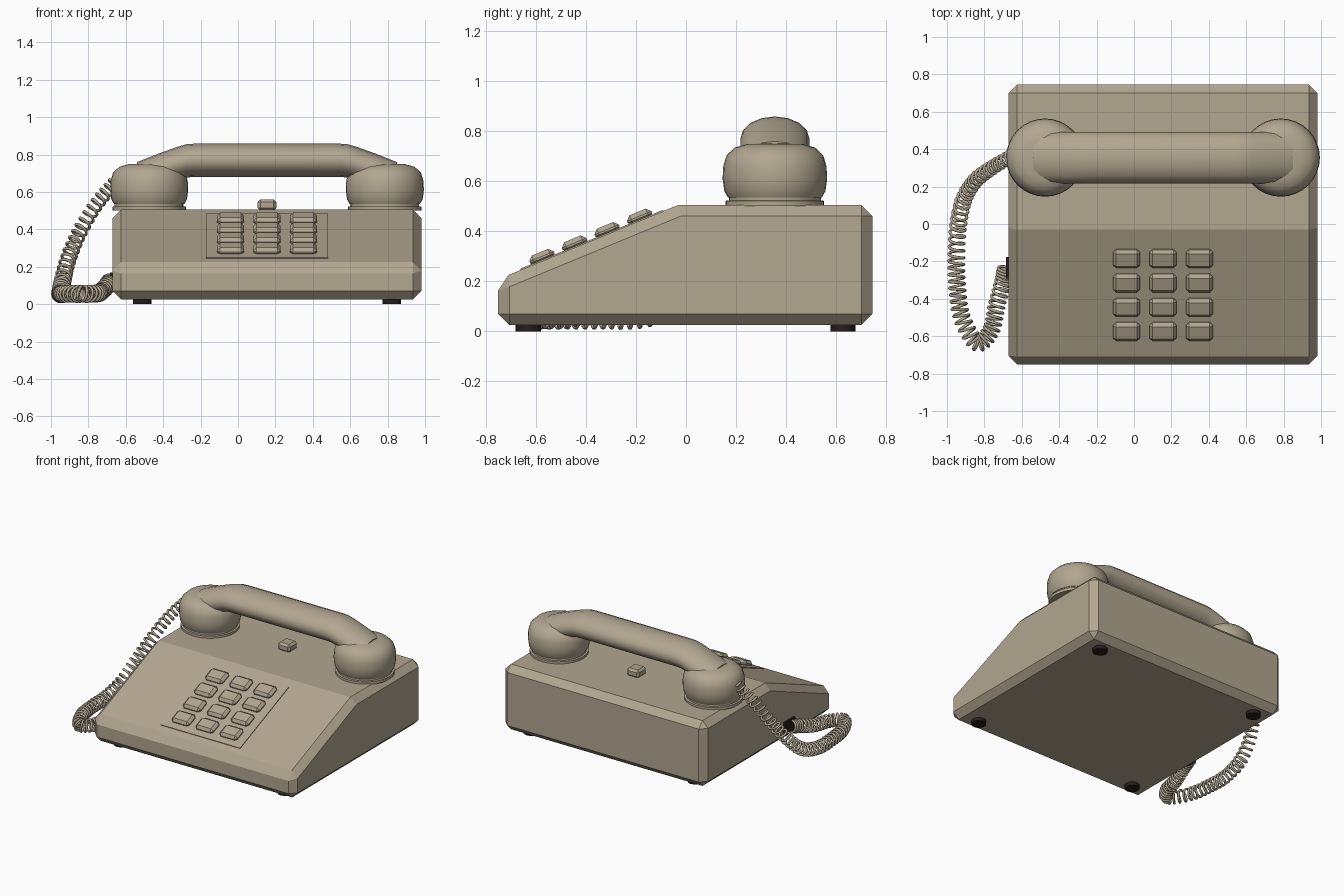
import bpy, bmesh, math
from mathutils import Vector, Matrix

if "Cube" in bpy.data.objects:
    bpy.data.objects.remove(bpy.data.objects["Cube"])


def material(name, rgb):
    m = bpy.data.materials.new(name)
    m.diffuse_color = (*rgb, 1)
    m.use_nodes = True
    m.node_tree.nodes["Principled BSDF"].inputs["Base Color"].default_value = m.diffuse_color
    return m


BEIGE = material("warm beige plastic", (0.445, 0.385, 0.28))
DARK = material("dark rubber", (0.02, 0.012, 0.012))
CX, HY = 0.155, 0.355            # body centre x, handset y
SLOPE = math.atan2(0.297, 0.72)  # tilt of the keypad face


def add_object(name, bm, mat, smooth=None, bevel=0):
    bmesh.ops.recalc_face_normals(bm, faces=bm.faces)
    me = bpy.data.meshes.new(name)
    bm.to_mesh(me)
    bm.free()
    me.materials.append(mat)
    ob = bpy.data.objects.new(name, me)
    bpy.context.collection.objects.link(ob)
    if bevel:
        mod = ob.modifiers.new("bevel", 'BEVEL')
        mod.width, mod.segments = bevel, 1
        mod.limit_method, mod.angle_limit = 'ANGLE', math.radians(30)
    if smooth:
        bpy.ops.object.select_all(action='DESELECT')
        ob.select_set(True)
        bpy.context.view_layer.objects.active = ob
        bpy.ops.object.shade_smooth_by_angle(angle=math.radians(smooth))
    return ob


def loft(name, rings, mat, smooth=40):
    """Skin a list of closed rings and cap both ends."""
    bm = bmesh.new()
    vs = [[bm.verts.new(p) for p in ring] for ring in rings]
    n = len(vs[0])
    for a, b in zip(vs, vs[1:]):
        for i in range(n):
            j = (i + 1) % n
            bm.faces.new((a[i], a[j], b[j], b[i]))
    bm.faces.new(vs[0])
    bm.faces.new(vs[-1])
    return add_object(name, bm, mat, smooth)


def lathe(name, profile, x, y, mat, sides=32):
    rings = [[(x + r * math.cos(2 * math.pi * i / sides),
               y + r * math.sin(2 * math.pi * i / sides), z)
              for i in range(sides)] for r, z in profile]
    return loft(name, rings, mat)


def box(name, centre, size, mat, bevel=0, tilt=0):
    bm = bmesh.new()
    bmesh.ops.create_cube(bm, size=1, matrix=Matrix.Diagonal((*size, 1)))
    ob = add_object(name, bm, mat, bevel=bevel)
    ob.location = centre
    ob.rotation_euler.x = tilt
    return ob


def on_slope(x, y, h):
    """Point at height h above the sloping face."""
    z = 0.505 + (y + 0.03) * math.tan(SLOPE)
    return Vector((x, y - h * math.sin(SLOPE), z + h * math.cos(SLOPE)))


# Wedge-shaped body, chamfered all round
bm = bmesh.new()
side = [(-0.75, 0.025), (0.745, 0.025), (0.745, 0.505), (-0.03, 0.505), (-0.75, 0.208)]
face = bm.faces.new([bm.verts.new((-0.67, y, z)) for y, z in side])
ext = bmesh.ops.extrude_face_region(bm, geom=[face])
bmesh.ops.translate(bm, vec=(1.65, 0, 0),
                    verts=[v for v in ext["geom"] if isinstance(v, bmesh.types.BMVert)])
add_object("body", bm, BEIGE, bevel=0.045)

# Feet
for i, sx in enumerate((-1, 1)):
    for j, y in enumerate((-0.63, 0.627)):
        lathe(f"foot_{i}{j}", [(0.05, 0), (0.05, 0.03)], CX + sx * 0.667, y, DARK, 12)

# Keypad plate and keys
box("keypad_plate", on_slope(CX, -0.375, 0.001), (0.65, 0.57 / math.cos(SLOPE), 0.008),
    BEIGE, tilt=SLOPE)
for row in range(4):
    for col in range(3):
        box(f"key_{row}{col}", on_slope(CX + (col - 1) * 0.195, -0.18 - row * 0.13, 0.014),
            (0.146, 0.106, 0.044), BEIGE, 0.018, SLOPE)

# Hook switch button between the cradles
box("hook_switch", (CX, HY, 0.53), (0.1, 0.1, 0.06), BEIGE, 0.015)

# Cradle rings and handset cups
for side_name, sx in (("left", -1), ("right", 1)):
    x = CX + sx * 0.63
    lathe(side_name + "_cradle",
          [(0.197, 0.50), (0.197, 0.521), (0.184, 0.523), (0.184, 0.54)], x, HY, BEIGE)
    lathe(side_name + "_cup",
          [(0.165, 0.53), (0.188, 0.535), (0.202, 0.56), (0.209, 0.61), (0.206, 0.66),
           (0.193, 0.703), (0.16, 0.734), (0.11, 0.748), (0.03, 0.752)], x, HY, BEIGE)

# Handset grip: elliptical section swept along an arched path
half = [(0.695, 0.67), (0.58, 0.716), (0.48, 0.752), (0.43, 0.766), (0.39, 0.769)]
path = [(CX - d, z) for d, z in half] + [(CX + d, z) for d, z in reversed(half)]
loft("handset_grip",
     [[(x, HY + 0.138 * math.cos(a), z + 0.089 * math.sin(a))
       for a in (2 * math.pi * k / 16 for k in range(16))] for x, z in path], BEIGE)

# Cord socket on the left side
box("cord_socket", (-0.673, -0.235, 0.12), (0.024, 0.115, 0.1), DARK)

# Coiled cord: helix wound around a smooth path
pts = [Vector(p) for p in (
    (-0.66, 0.36, 0.65), (-0.76, 0.30, 0.53), (-0.85, 0.23, 0.38), (-0.91, 0.13, 0.235),
    (-0.94, -0.01, 0.11), (-0.95, -0.18, 0.058), (-0.945, -0.34, 0.055),
    (-0.92, -0.50, 0.055), (-0.84, -0.635, 0.055), (-0.765, -0.57, 0.056),
    (-0.735, -0.44, 0.065), (-0.70, -0.31, 0.10), (-0.685, -0.235, 0.12))]
ctrl = [2 * pts[0] - pts[1]] + pts + [2 * pts[-1] - pts[-2]]


def cord_point(t):
    i = min(int(t), len(pts) - 2)
    u = t - i
    a, b, c, d = ctrl[i:i + 4]
    return 0.5 * (2 * b + (c - a) * u + (2 * a - 5 * b + 4 * c - d) * u ** 2
                  + (3 * b - a - 3 * c + d) * u ** 3)


TURNS, STEPS = 54, 14
span = len(pts) - 1
coil = []
for k in range(TURNS * STEPS + 1):
    f = k / (TURNS * STEPS)
    t = f * span
    p = cord_point(t)
    tan = (cord_point(min(t + 0.01, span)) - cord_point(max(t - 0.01, 0))).normalized()
    s = tan.cross(Vector((0, 0, 1))).normalized()
    u = s.cross(tan)
    ang = 2 * math.pi * k / STEPS
    r = 0.032 + 0.009 * min(1, f * 3)
    coil.append(p + r * (math.cos(ang) * s + math.sin(ang) * u))
cu = bpy.data.curves.new("coiled_cord", 'CURVE')
cu.dimensions = '3D'
cu.bevel_depth, cu.bevel_resolution = 0.008, 1
sp = cu.splines.new('POLY')
sp.points.add(len(coil) - 1)
for q, p in zip(sp.points, coil):
    q.co = (*p, 1)
cu.materials.append(BEIGE)
cord = bpy.data.objects.new("coiled_cord", cu)
bpy.context.collection.objects.link(cord)
bpy.ops.object.select_all(action='DESELECT')
cord.select_set(True)
bpy.context.view_layer.objects.active = cord
bpy.ops.object.convert(target='MESH')
